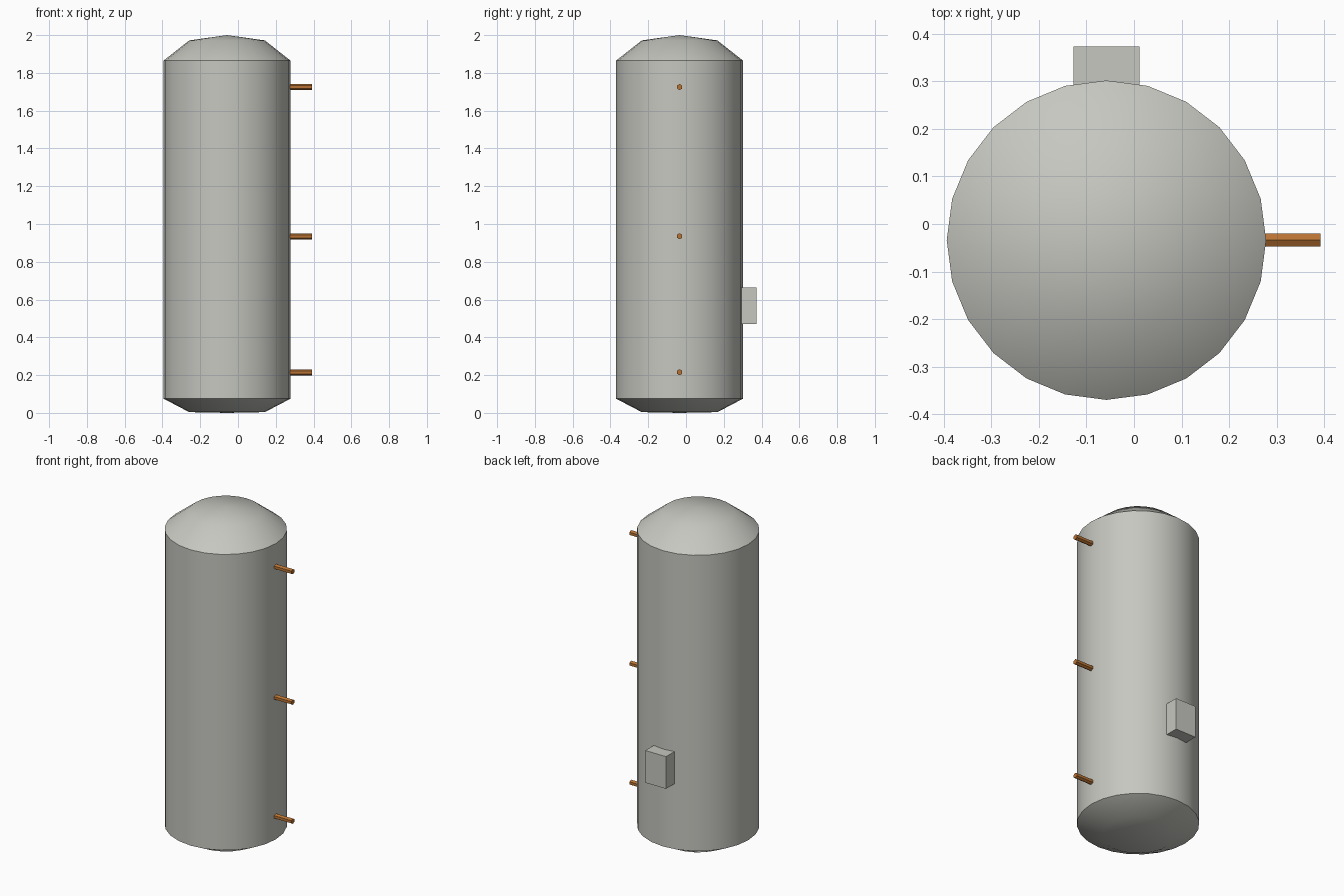
import bpy, bmesh, math
from mathutils import Matrix

default = bpy.data.objects.get("Cube")
if default:
    bpy.data.objects.remove(default, do_unlink=True)


def material(name, rgb):
    mat = bpy.data.materials.new(name)
    mat.use_nodes = True
    mat.diffuse_color = (*rgb, 1)
    mat.node_tree.nodes["Principled BSDF"].inputs["Base Color"].default_value = (*rgb, 1)
    return mat


def finish(name, bm, mat):
    bmesh.ops.recalc_face_normals(bm, faces=bm.faces)
    mesh = bpy.data.meshes.new(name)
    bm.to_mesh(mesh)
    bm.free()
    mesh.materials.append(mat)
    obj = bpy.data.objects.new(name, mesh)
    bpy.context.collection.objects.link(obj)
    bpy.ops.object.select_all(action='DESELECT')
    obj.select_set(True)
    bpy.context.view_layer.objects.active = obj
    bpy.ops.object.shade_smooth_by_angle(angle=math.radians(35))
    return obj


grey = material("pale grey enamel", (0.57, 0.57, 0.53))
copper = material("copper", (0.479, 0.171, 0.033))
CX, CY, RADIUS = -0.058, -0.034, 0.336

# Tank shell with domed top and shallow tapered base, spun round its axis
profile = [(0, 0), (0.2, 0.004), (RADIUS, 0.075), (RADIUS, 1.865), (0.2, 1.972), (0, 2)]
bm = bmesh.new()
verts = [bm.verts.new((CX + r, CY, z)) for r, z in profile]
edges = [bm.edges.new(pair) for pair in zip(verts, verts[1:])]
bmesh.ops.spin(bm, geom=verts + edges, cent=(CX, CY, 0), axis=(0, 0, 1),
               angle=math.tau, steps=24)
bmesh.ops.remove_doubles(bm, verts=bm.verts, dist=0.0005)
finish("tank_shell", bm, grey)

# Six-sided pipe stubs on the left side
for name, z in (("lower_pipe", 0.215), ("middle_pipe", 0.935), ("upper_pipe", 1.725)):
    bm = bmesh.new()
    start, end = 0.265, 0.392
    place = Matrix.Translation(((start + end) / 2, CY, z)) @ Matrix.Rotation(math.pi / 2, 4, 'Y')
    bmesh.ops.create_cone(bm, cap_ends=True, segments=6, radius1=0.016, radius2=0.016,
                          depth=end - start, matrix=place)
    # Point a ridge straight up
    top = max(v.co.z for v in bm.verts) - z
    if top < 0.015:
        bmesh.ops.rotate(bm, verts=bm.verts, cent=(0, CY, z),
                         matrix=Matrix.Rotation(math.pi / 6, 3, 'X'))
    finish(name, bm, copper)

# Control box on the back
bm = bmesh.new()
bmesh.ops.create_cube(bm, size=1, matrix=Matrix.Translation((CX, 0.324, 0.567))
                      @ Matrix.Diagonal((0.139, 0.098, 0.195, 1)))
finish("control_box", bm, grey)
